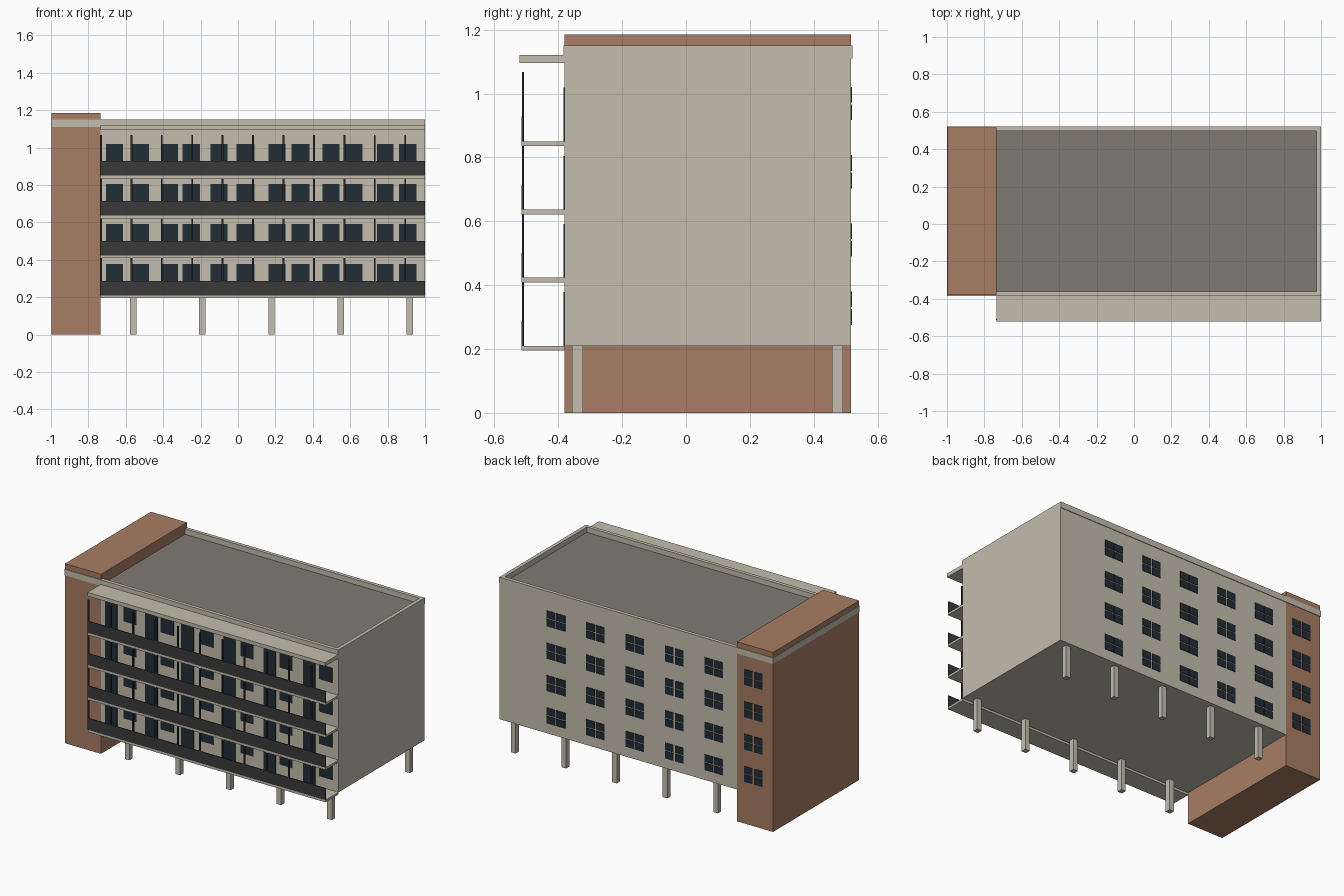
import bpy
import bmesh

cube = bpy.data.objects.get("Cube")
if cube:
    bpy.data.objects.remove(cube, do_unlink=True)


def material(name, rgb):
    m = bpy.data.materials.new(name)
    m.use_nodes = True
    m.diffuse_color = (*rgb, 1)
    bsdf = m.node_tree.nodes["Principled BSDF"]
    bsdf.inputs["Base Color"].default_value = (*rgb, 1)
    bsdf.inputs["Roughness"].default_value = 0.9
    return m


plaster = material("beige plaster", (0.55, 0.51, 0.42))
brick = material("terracotta brick", (0.39, 0.205, 0.125))
roofing = material("grey roofing", (0.21, 0.198, 0.168))
charcoal = material("charcoal railing", (0.042, 0.042, 0.042))
black_steel = material("black steel", (0.02, 0.022, 0.023))
glass = material("dark glass", (0.016, 0.026, 0.035))


def boxes(name, mat, extents):
    """One object made of boxes, each given as (x0, x1, y0, y1, z0, z1)."""
    bm = bmesh.new()
    for x0, x1, y0, y1, z0, z1 in extents:
        made = bmesh.ops.create_cube(bm, size=1)
        bmesh.ops.scale(bm, vec=(x1 - x0, y1 - y0, z1 - z0), verts=made["verts"])
        bmesh.ops.translate(bm, verts=made["verts"],
                            vec=((x0 + x1) / 2, (y0 + y1) / 2, (z0 + z1) / 2))
    mesh = bpy.data.meshes.new(name)
    bm.to_mesh(mesh)
    bm.free()
    mesh.materials.append(mat)
    obj = bpy.data.objects.new(name, mesh)
    bpy.context.collection.objects.link(obj)
    return obj


# Main dimensions
FRONT, BACK = -0.38, 0.517
SPLIT = -0.735
EDGE = -0.515
BASE, ROOF, TOP = 0.21, 1.11, 1.15
floors = [BASE + i * 0.2135 for i in range(4)]

# Main block, stair tower and roof
boxes("main_block", plaster, [(SPLIT, 1, FRONT, BACK, BASE, ROOF)])
boxes("stair_tower", brick, [(-0.998, SPLIT, FRONT, BACK, 0, 1.185)])
boxes("roof_surface", roofing, [(SPLIT, 0.978, -0.362, 0.498, ROOF, ROOF + 0.005)])
boxes("parapet", plaster, [
    (-1, 1, FRONT - 0.004, -0.36, ROOF, TOP),
    (-1, 1, 0.497, BACK + 0.004, ROOF, TOP),
    (0.976, 1, -0.36, 0.497, ROOF, TOP),
    (-1, -0.98, -0.36, 0.497, ROOF, TOP)])

# Ground columns in two rows
boxes("ground_columns", plaster, [
    (x - 0.017, x + 0.017, y - 0.017, y + 0.017, 0, BASE)
    for x in [-0.56 + i * 0.3695 for i in range(5)] for y in (-0.34, 0.474)])

# Balconies, railings, posts and canopy
boxes("balcony_slabs", plaster,
      [(SPLIT, 1, EDGE, FRONT, z - 0.015, z) for z in floors])
boxes("balcony_railings", charcoal,
      [(SPLIT, 1, EDGE, EDGE + 0.006, z, z + 0.077) for z in floors])
boxes("balcony_posts", black_steel, [
    (x - 0.005, x + 0.005, EDGE + 0.001, EDGE + 0.008, BASE, 1.068)
    for x in [-0.733 + i * 0.1627 for i in range(11)]])
boxes("canopy", plaster, [(SPLIT, 1, -0.521, FRONT, 1.095, 1.12)])

# Doors and windows behind the balconies
door_lefts = (-0.705, -0.41, -0.147, 0.163, 0.453, 0.742)
window_lefts = (-0.57, -0.297, -0.008, 0.286, 0.57, 0.86)
boxes("balcony_doors", glass, [
    (x, x + 0.09, FRONT - 0.003, FRONT + 0.003, z, z + 0.168)
    for x in door_lefts for z in floors])
boxes("balcony_windows", glass, [
    (x, x + 0.095, FRONT - 0.003, FRONT + 0.003, z + 0.07, z + 0.168)
    for x in window_lefts for z in floors])

# Rear windows, four panes each; every second column has wider mullions
panes = []
for col in range(6):
    cx = 0.588 - col * 0.2885
    gap = 0.005 if col % 2 else 0.0015
    for z in floors:
        cz = z + 0.118
        for x0, x1 in ((cx - 0.068, cx - gap), (cx + gap, cx + 0.068)):
            for z0, z1 in ((cz - 0.052, cz - 0.003), (cz + 0.003, cz + 0.052)):
                panes.append((x0, x1, BACK - 0.003, BACK + 0.003, z0, z1))
boxes("rear_windows", glass, panes)
